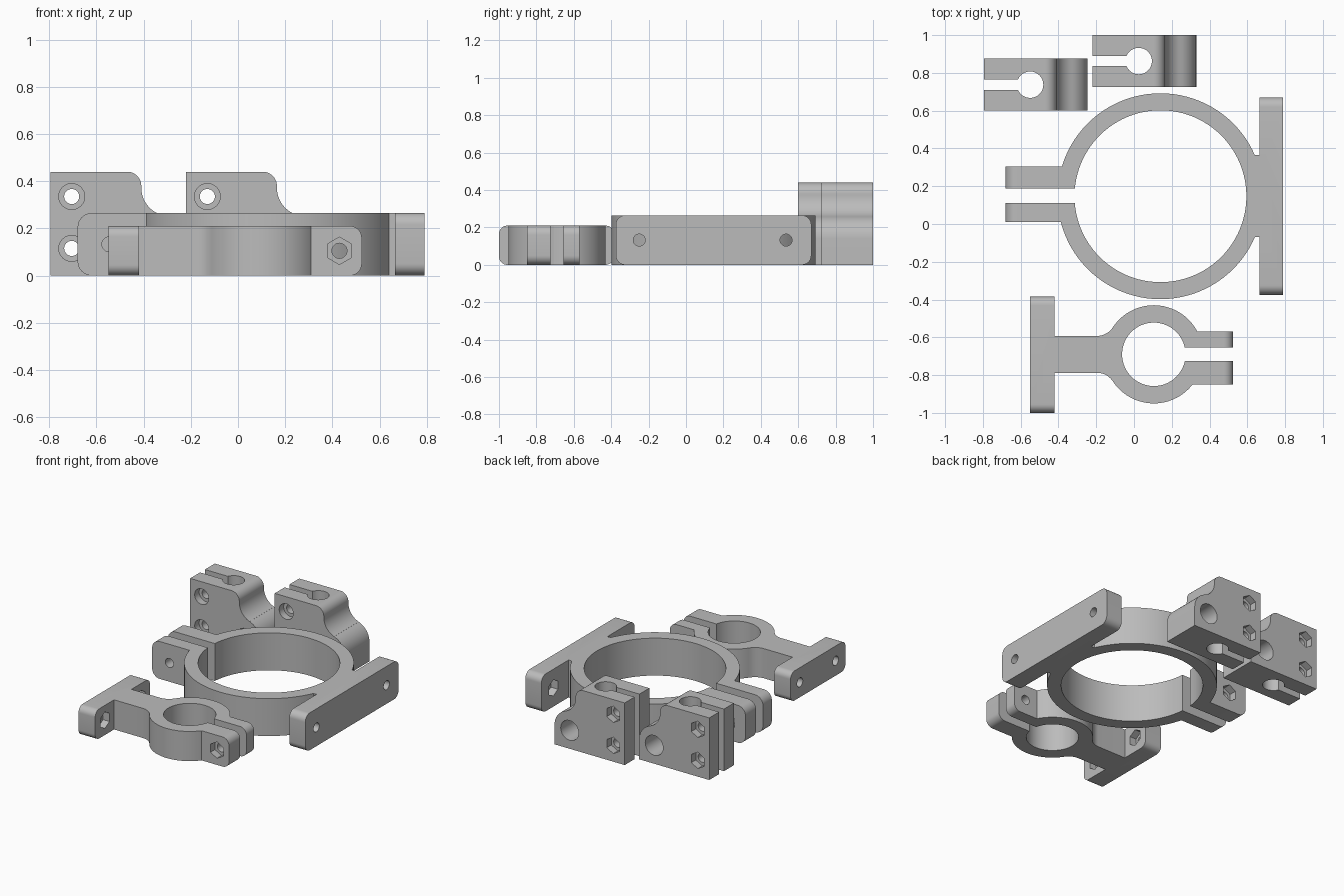
import bpy, bmesh, math

if "Cube" in bpy.data.objects:
    bpy.data.objects.remove(bpy.data.objects["Cube"])

grey = bpy.data.materials.new("grey_plastic")
grey.diffuse_color = (0.5, 0.5, 0.5, 1)
grey.use_nodes = True
grey.node_tree.nodes["Principled BSDF"].inputs["Base Color"].default_value = grey.diffuse_color


def arc(cx, cy, r, a0, a1, n=12):
    """Points along an arc, angles in degrees."""
    return [(cx + r * math.cos(math.radians(a0 + (a1 - a0) * i / n)),
             cy + r * math.sin(math.radians(a0 + (a1 - a0) * i / n))) for i in range(n + 1)]


def circle(cx, cy, r, n=32, phase=0):
    return arc(cx, cy, r, phase, phase + 360, n)[:-1]


def hexagon(cx, cy):
    return circle(cx, cy, 0.058, 6, 90)


def rect(u0, v0, u1, v1, radii=(0, 0, 0, 0)):
    """Rectangle with optional rounded corners: lower-left, lower-right, upper-right, upper-left."""
    pts = []
    for (u, v, su, sv, a), r in zip(((u0, v0, 1, 1, 180), (u1, v0, -1, 1, 270),
                                     (u1, v1, -1, -1, 0), (u0, v1, 1, -1, 90)), radii):
        pts += arc(u + su * r, v + sv * r, r, a, a + 90, 8) if r else [(u, v)]
    return pts


def prism(name, pts, axis, lo, hi):
    """Extrude a 2D outline along an axis."""
    place = {'x': lambda u, v, w: (w, u, v),
             'y': lambda u, v, w: (u, w, v),
             'z': lambda u, v, w: (u, v, w)}[axis]
    bm = bmesh.new()
    a = [bm.verts.new(place(u, v, lo)) for u, v in pts]
    b = [bm.verts.new(place(u, v, hi)) for u, v in pts]
    bm.faces.new(a)
    bm.faces.new(b)
    for i in range(len(pts)):
        j = (i + 1) % len(pts)
        bm.faces.new((a[i], a[j], b[j], b[i]))
    bmesh.ops.recalc_face_normals(bm, faces=bm.faces)
    me = bpy.data.meshes.new(name)
    bm.to_mesh(me)
    bm.free()
    me.materials.append(grey)
    ob = bpy.data.objects.new(name, me)
    bpy.context.collection.objects.link(ob)
    return ob


def combine(body, parts, operation):
    """Apply a boolean with each part, then drop the part."""
    bpy.context.view_layer.objects.active = body
    for p in parts:
        m = body.modifiers.new("bool", 'BOOLEAN')
        m.operation, m.solver, m.object = operation, 'EXACT', p
        bpy.ops.object.modifier_apply(modifier=m.name)
        bpy.data.objects.remove(p, do_unlink=True)


def finish(body):
    bpy.ops.object.select_all(action='DESELECT')
    body.select_set(True)
    bpy.context.view_layer.objects.active = body
    bpy.ops.object.shade_smooth_by_angle(angle=math.radians(30))


def cut(pts, axis, lo, hi):
    return prism("cutter", pts, axis, lo, hi)


# Large ring clamp with split ears and a mounting flange
H, cx, cy = 0.265, 0.14, 0.147
big = prism("large_ring_clamp", circle(cx, cy, 0.545, 96), 'z', 0, H)
ear = rect(-0.68, 0, -0.30, H, (0.06, 0, 0, 0.06))
combine(big, [
    prism("ears", ear, 'y', 0.01, 0.305),
    prism("neck", rect(0.5, -0.07, 0.70, 0.365), 'z', 0, H),
    prism("flange", rect(-0.375, 0, 0.67, H, (0.05,) * 4), 'x', 0.665, 0.79),
], 'UNION')
cuts = [cut(circle(cx, cy, 0.455, 96), 'z', -0.1, 0.5),
        cut(rect(-0.8, 0.11, -0.1, 0.187), 'z', -0.1, 0.5),
        cut(circle(-0.545, H / 2, 0.032), 'y', -0.1, 0.5),
        cut(hexagon(-0.545, H / 2), 'y', 0.25, 0.4)]
for y in (-0.25, 0.535):
    cuts += [cut(circle(y, H / 2, 0.032), 'x', 0.63, 0.9),
             cut(hexagon(y, H / 2), 'x', 0.62, 0.72)]
combine(big, cuts, 'DIFFERENCE')
finish(big)

# Small ring clamp with filleted neck and end flange
H, cx, cy = 0.21, 0.105, -0.69
small = prism("small_ring_clamp", circle(cx, cy, 0.26, 64), 'z', 0, H)
fillet = arc(-0.196, 0.1975, 0.1, -90, -33.3, 10)
neck = [(-0.45, 0.0975)] + fillet + [(0, 0.1)]
neck = [(x, cy + y) for x, y in neck] + [(x, cy - y) for x, y in reversed(neck)]
combine(small, [
    prism("neck", neck, 'z', 0, H),
    prism("ears", rect(0.2, 0, 0.525, H, (0, 0.05, 0.05, 0)), 'y', -0.85, -0.57),
    prism("flange", rect(-1, 0, -0.385, H, (0.045,) * 4), 'x', -0.55, -0.42),
], 'UNION')
cuts = [cut(circle(cx, cy, 0.168, 64), 'z', -0.1, 0.5),
        cut(rect(cx, -0.725, 0.7, -0.655), 'z', -0.1, 0.5),
        cut(circle(0.43, H / 2, 0.032), 'y', -0.95, -0.5),
        cut(hexagon(0.43, H / 2), 'y', -0.95, -0.8)]
for y in (cy - 0.2, cy + 0.2):
    cuts += [cut(circle(y, H / 2, 0.032), 'x', -0.7, -0.38),
             cut(hexagon(y, H / 2), 'x', -0.47, -0.36)]
combine(small, cuts, 'DIFFERENCE')
finish(small)


# Cross-rod blocks: vertical split bore, horizontal bore and two bolt holes
def rod_block(name, x, y):
    profile = ([(0, 0), (0.55, 0)] + arc(0.425, 0.14, 0.125, 0, 70.9)
               + arc(0.505, 0.372, 0.12, 250.9, 180) + arc(0.325, 0.38, 0.06, 0, 90)
               + [(0, 0.44)])
    block = prism(name, [(x + u, v) for u, v in profile], 'y', y, y + 0.275)
    mid = y + 0.1375
    cuts = [cut(circle(x + 0.245, mid, 0.07), 'z', -0.1, 0.6),
            cut(rect(x - 0.1, mid - 0.027, x + 0.245, mid + 0.027), 'z', -0.1, 0.6),
            cut(circle(x + 0.432, 0.13, 0.07), 'y', y - 0.1, y + 0.4)]
    for z in (0.115, 0.335):
        cuts += [cut(circle(x + 0.09, z, 0.032), 'y', y - 0.1, y + 0.4),
                 cut(circle(x + 0.09, z, 0.055), 'y', y - 0.1, y + 0.05),
                 cut(hexagon(x + 0.09, z), 'y', y + 0.225, y + 0.4)]
    combine(block, cuts, 'DIFFERENCE')
    finish(block)


rod_block("left_rod_block", -0.795, 0.6)
rod_block("right_rod_block", -0.22, 0.725)
